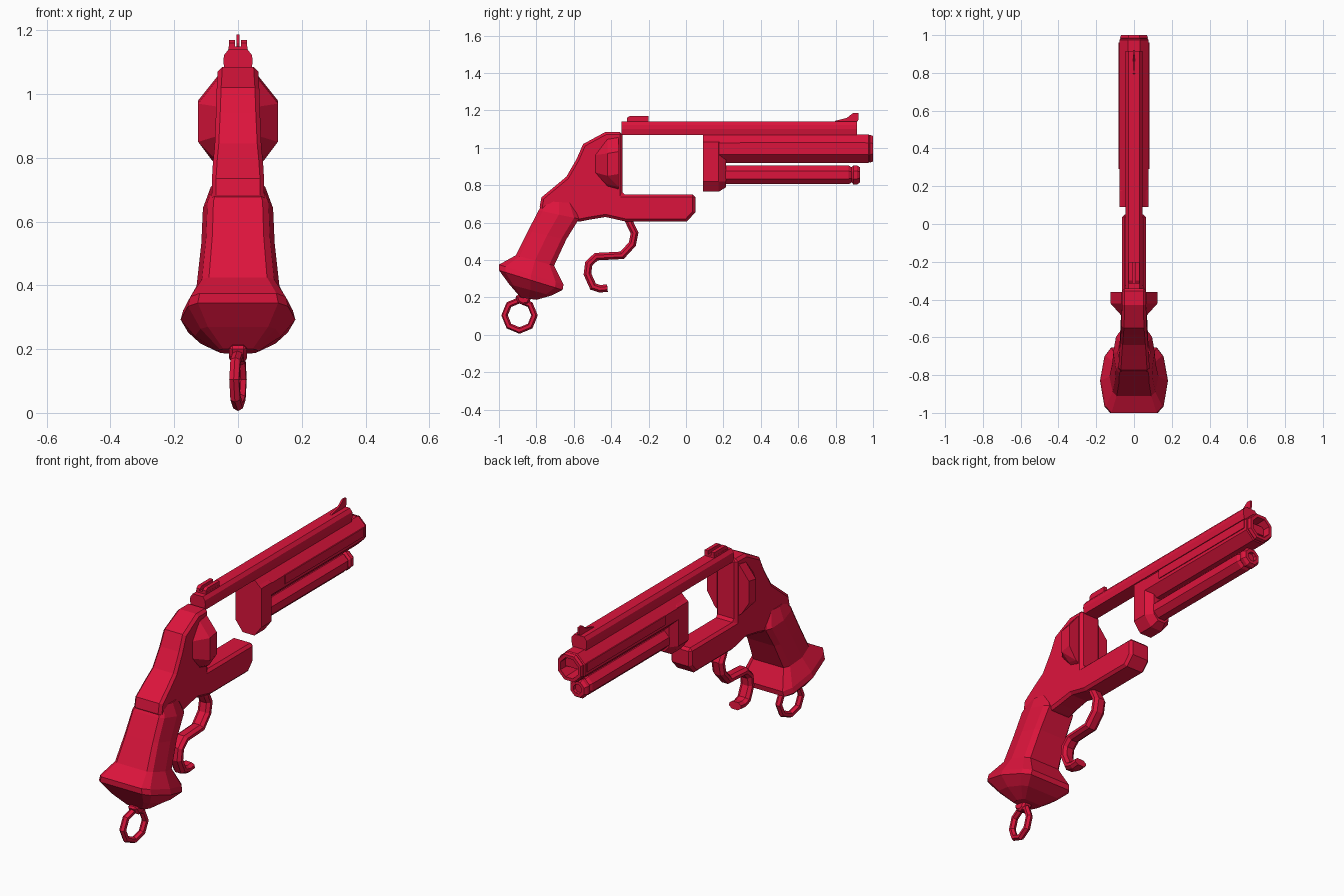
import bpy, bmesh, math
from mathutils import Vector

if "Cube" in bpy.data.objects:
    bpy.data.objects.remove(bpy.data.objects["Cube"])

RED = bpy.data.materials.new("red")
RED.diffuse_color = (0.716, 0.007, 0.045, 1)
RED.use_nodes = True
RED.node_tree.nodes["Principled BSDF"].inputs["Base Color"].default_value = RED.diffuse_color


def finish(name, bm, bevel=0):
    bmesh.ops.recalc_face_normals(bm, faces=bm.faces)
    me = bpy.data.meshes.new(name)
    bm.to_mesh(me)
    bm.free()
    me.materials.append(RED)
    ob = bpy.data.objects.new(name, me)
    bpy.context.collection.objects.link(ob)
    if bevel:
        m = ob.modifiers.new("bevel", 'BEVEL')
        m.width, m.segments, m.limit_method = bevel, 1, 'ANGLE'
        m.angle_limit = math.radians(60)
    return ob


def loft(name, rings, bevel=0):
    """Skin a list of equal-length point rings and cap both ends."""
    bm = bmesh.new()
    rows = [[bm.verts.new(p) for p in r] for r in rings]
    n = len(rows[0])
    for a, b in zip(rows, rows[1:]):
        for i in range(n):
            bm.faces.new((a[i], a[(i + 1) % n], b[(i + 1) % n], b[i]))
    bm.faces.new(rows[0])
    bm.faces.new(rows[-1][::-1])
    return finish(name, bm, bevel)


def plate(name, pts, width, bevel=0):
    """Side profile (y, z) given thickness in x; width may depend on y."""
    w = width if callable(width) else (lambda y: width)
    return loft(name, [[(s * w(y), y, z) for y, z in pts] for s in (-1, 1)], bevel)


def mirrored(half):
    return half + [(-x, z) for x, z in reversed(half)]


def along_y(name, half, ys, bevel=0):
    return loft(name, [[(x, y, z) for x, z in mirrored(half)] for y in ys], bevel)


def box(name, x, y, z):
    return along_y(name, [(x, z[1]), (x, z[0])], y)


def octagon_tube(name, z, stations):
    rings = []
    for y, r in stations:
        angs = [math.radians(22.5 + 45 * i) for i in range(8)]
        rings.append([(r * math.cos(a), y, z + r * math.sin(a)) for a in angs])
    return loft(name, rings)


# Frame, slightly wider toward the grip
plate("frame", [(-.34, 1.085), (-.43, 1.085), (-.55, 1.02), (-.585, .94), (-.64, .845),
                (-.70, .795), (-.773, .735), (-.785, .67), (-.70, .60), (-.57, .605),
                (-.52, .615), (-.43, .63), (-.32, .605), (.004, .605), (.05, .655),
                (.05, .75), (-.34, .75)],
      lambda y: .063 + .02 * min(1, max(0, (-.5 - y) / .25)), .014)

# Recoil shields bulging from the frame sides
bm = bmesh.new()
shield = [(.05, .77), (.08, .79), (.125, .86), (.125, .98), (.065, 1.055), (.04, 1.06)]
for x, z in mirrored(shield):
    bm.verts.new((x, -.36, z))
    bm.verts.new((x, -.42, z + (.015 if z < .8 else -.01)))
for x, z in mirrored([(.06, .87), (.06, .96)]):
    bm.verts.new((x, -.492, z))
bmesh.ops.convex_hull(bm, input=bm.verts)
bmesh.ops.dissolve_limit(bm, angle_limit=.02, verts=bm.verts, edges=bm.edges)
finish("recoil_shield", bm)

# Barrel with open muzzle, raised side panels and breech block
octagon_tube("barrel", .995, [(.09, .083), (.975, .083), (.98, .078), (.985, .08), (1, .074),
                              (1, .056), (.85, .05)])
box("barrel_side_panel", .081, (.29, .96), (.98, 1.028))
block = []
for y, k, lift in ((.09, 1, 0), (.175, 1, 0), (.215, .62, .025)):
    half = [(.032, 1.065), (.077, 1.03), (.077, .82), (.035, .765)]
    block.append([(x * k, y, max(z, .765 + lift)) for x, z in mirrored(half)])
loft("barrel_block", block)

# Rod housing under the barrel with knobbed tip
octagon_tube("rod_housing", .855, [(.17, .054), (.87, .054), (.885, .044), (.895, .055),
                                   (.915, .055), (.93, .044), (.93, .026), (.915, .024)])

# Top rib and sights
along_y("top_rib", [(.03, 1.14), (.044, 1.122), (.046, 1.10), (.04, 1.068)], (-.345, .915))
box("rear_sight_base", .03, (-.315, -.2), (1.135, 1.15))
for s in (-1, 1):
    plate("rear_sight_rail", [(-.315, 1.145), (-.2, 1.145), (-.2, 1.17), (-.30, 1.17),
                              (-.315, 1.16)], .01).location.x = .019 * s
plate("front_sight", [(.79, 1.135), (.80, 1.145), (.86, 1.16), (.895, 1.187), (.922, 1.185),
                      (.922, 1.15), (.912, 1.135)], .005)

# Grip with flared butt: each ring spans from a back point to a front point
SECTION = [(0, .7), (.1, .87), (.5, 1), (.88, .87), (1, .7)]
rings = []
for b, f, hw in (((-.755, .715), (-.605, .705), .085), ((-.788, .665), (-.572, .62), .11),
                 ((-.845, .555), (-.64, .51), .115), ((-.91, .425), (-.705, .37), .13),
                 ((-1, .375), (-.655, .268), .172), ((-1, .345), (-.66, .24), .18),
                 ((-.945, .27), (-.72, .21), .135), ((-.885, .20), (-.80, .187), .065)):
    b, f = Vector((0, *b)), Vector((0, *f))
    half = [(t, w * hw) for t, w in SECTION]
    rings.append([b.lerp(f, t) + Vector((x, 0, 0))
                  for t, x in half + [(t, -x) for t, x in reversed(half)]])
loft("grip", rings)

# Hooked trigger guard swept along a path
path = [Vector((0, y, z)) for y, z in
        ((-.31, .62), (-.295, .585), (-.275, .545), (-.287, .485), (-.342, .425), (-.48, .418),
         (-.52, .38), (-.527, .325), (-.497, .258), (-.46, .246), (-.42, .25))]
rings = []
for i, p in enumerate(path):
    d1 = (path[max(i, 1)] - path[max(i, 1) - 1]).normalized()
    j = min(i, len(path) - 2)
    d2 = (path[j + 1] - path[j]).normalized()
    t = (d1 + d2).normalized()
    n = Vector((0, -t.z, t.y)) / max(.7, t.dot(d2))
    rings.append([p + n * v + Vector((u, 0, 0)) for u, v in
                  ((.035, .008), (.018, .02), (-.018, .02), (-.035, .008),
                   (-.035, -.008), (-.018, -.02), (.018, -.02), (.035, -.008))])
loft("trigger_guard", rings)

# Lanyard ring and its mount under the butt
bpy.ops.mesh.primitive_torus_add(major_segments=8, minor_segments=6, major_radius=.081,
                                 minor_radius=.0175, location=(0, -.89, .104),
                                 rotation=(math.radians(8), math.radians(90), 0))
ring = bpy.context.object
ring.name = "lanyard_ring"
ring.data.materials.append(RED)
plate("lanyard_mount", [(-.915, .21), (-.9, .175), (-.875, .16), (-.845, .165), (-.825, .2),
                        (-.83, .22)], .028, .01)
